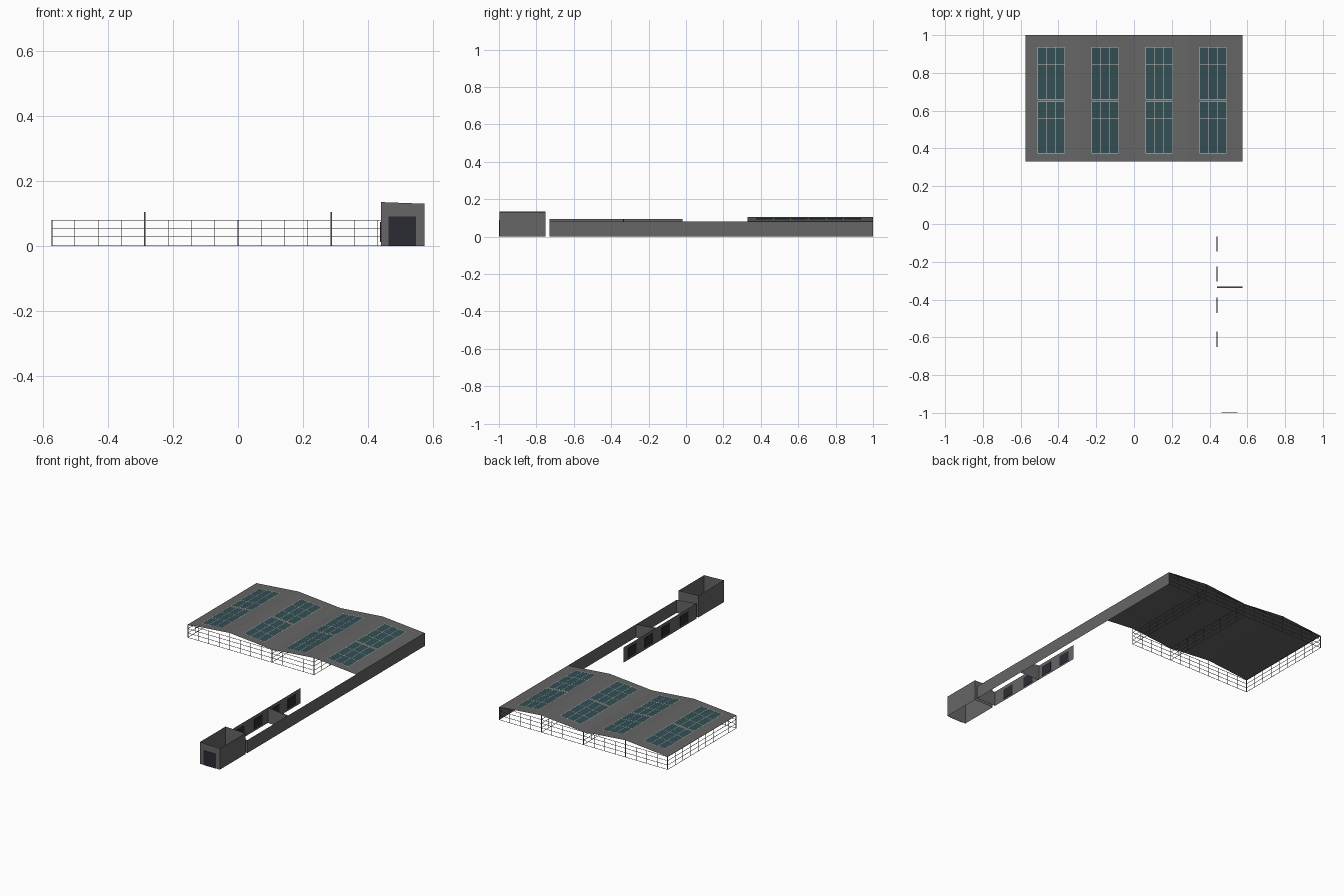
import bpy

if "Cube" in bpy.data.objects:
    bpy.data.objects.remove(bpy.data.objects["Cube"])

def mat(name, c):
    m = bpy.data.materials.new(name)
    m.diffuse_color = (*c, 1)
    m.use_nodes = True
    m.node_tree.nodes["Principled BSDF"].inputs["Base Color"].default_value = m.diffuse_color
    return m

GREY = mat("concrete grey", (0.133, 0.133, 0.133))
TEAL = mat("panel teal", (0.033, 0.077, 0.09))
PALE = mat("pale bar", (0.6, 0.57, 0.5))
BLACK = mat("frame black", (0.02, 0.02, 0.02))
DARK = mat("door dark", (0.024, 0.024, 0.034))

X, Y0, Y1 = 0.575, 0.33, 1.0      # hall footprint
XL = 0.44                         # inner side of the corridor
EAVE, RIDGE = 0.08, 0.105

def roof_z(x):
    """Height of the double-ridged roof."""
    return RIDGE - (RIDGE - EAVE) * abs(abs(x) - X / 2) / (X / 2)

def make(name, verts, faces, m):
    me = bpy.data.meshes.new(name)
    me.from_pydata(verts, [], faces)
    me.materials.append(m)
    o = bpy.data.objects.new(name, me)
    bpy.context.collection.objects.link(o)
    return o

BOX = [(0, 2, 3, 1), (4, 5, 7, 6), (0, 1, 5, 4), (2, 6, 7, 3), (0, 4, 6, 2), (1, 3, 7, 5)]

def boxes(name, items, m):
    """Join boxes given as (x0,x1,y0,y1,z0,z1)."""
    v, f = [], []
    for x0, x1, y0, y1, z0, z1 in items:
        n = len(v)
        v += [(x, y, z) for z in (z0, z1) for y in (y0, y1) for x in (x0, x1)]
        f += [tuple(n + i for i in q) for q in BOX]
    return make(name, v, f, m)

def roof_plates(name, items, lift, m):
    """Flat plates (x0,x1,y0,y1) laid on the roof slope."""
    v, f = [], []
    for x0, x1, y0, y1 in items:
        n = len(v)
        v += [(x, y, roof_z(x) + lift) for x, y in ((x0, y0), (x1, y0), (x1, y1), (x0, y1))]
        f.append((n, n + 1, n + 2, n + 3))
    return make(name, v, f, m)

def wall(name, a, b, za, zb, m=GREY):
    """Thin upright wall from a to b with its own top height at each end."""
    return make(name, [(*a, 0), (*b, 0), (*b, zb), (*a, za)], [(0, 1, 2, 3)], m)

# hall roof: folded sheet
xs = [-X, -X / 2, 0, X / 2, X]
make("hall_roof", [(x, y, roof_z(x)) for x in xs for y in (Y0, Y1)],
     [(2 * i, 2 * i + 2, 2 * i + 3, 2 * i + 1) for i in range(4)], GREY)

# roof panels, two groups on each slope, with thin pale dividing bars
panels, bars = [], []
W, B = 0.143, 0.001
for x0 in (-0.510, -0.224, 0.062, 0.348):
    for y0, y1 in ((0.375, 0.648), (0.66, 0.935)):
        panels.append((x0, x0 + W, y0, y1))
        for i in range(4):
            y = y0 + (y1 - y0) * i / 3
            bars.append((x0, x0 + W, y - B, y + B))
        for i in range(4):
            x = x0 + W * i / 3
            bars.append((x - B, x + B, y0, y1))
roof_plates("roof_panels", panels, 0.001, TEAL)
roof_plates("roof_panel_bars", bars, 0.0016, PALE)

# open glazing grid on front, back, left and inner partitions
T = 0.0009
step = X / 8
grid, posts = [], []
LEVELS = (T, 0.028, 0.055, EAVE - T)
for y, x_end in ((Y0 + T, X / 2), (Y1 - T, X)):
    for z in LEVELS:
        grid.append((-X, x_end, y - T, y + T, z - T, z + T))
    for i in range(17):
        x = -X + i * step
        if x > x_end + 0.001:
            continue
        if i % 4 == 0:
            x = min(max(x, -X + 0.002), X - 0.002)
            posts.append((x - 0.002, x + 0.002, y - T, y + T, 0, roof_z(x)))
        else:
            grid.append((x - T, x + T, y - T, y + T, 0, EAVE))
for x in (-X + T, 0, X / 2):
    for z in LEVELS:
        grid.append((x - T, x + T, Y0, Y1, z - T, z + T))
    for i in range(1, 9):
        y = Y0 + (Y1 - Y0) * i / 9
        grid.append((x - T, x + T, y - T, y + T, 0, EAVE))
boxes("glazing_grid", grid, GREY)
boxes("hall_posts", posts, GREY)

# long right wall and corridor walls
wall("long_wall", (X, -0.73), (X, Y1), EAVE, EAVE)
wall("corridor_inner_wall", (XL, -0.02), (XL, -0.73), 0.094, 0.094)
wall("corridor_end_wall", (XL, -0.73), (X, -0.73), 0.094, EAVE)
for i, y in enumerate((-0.338, -0.332)):
    wall(f"corridor_cross_wall_{i}", (XL, y), (X, y), 0.094, EAVE)
make("corridor_cross_wall_top", [(XL, -0.338, 0.094), (X, -0.338, EAVE), (X, -0.332, EAVE),
                                 (XL, -0.332, 0.094)], [(0, 1, 2, 3)], GREY)
boxes("corridor_windows", [(XL - 0.002, XL + 0.002, y, y + 0.08, 0.012, 0.074)
                           for y in (-0.65, -0.47, -0.305, -0.145)], DARK)

# gatehouse: open box with a slightly sloping top
HL, HR, YF = 0.135, 0.13, -0.9975
wall("gatehouse_front", (XL, YF), (X, YF), HL, HR)
wall("gatehouse_right", (X, YF), (X, -0.75), HR, HR)
wall("gatehouse_back", (X, -0.75), (XL, -0.75), HR, HL)
wall("gatehouse_left", (XL, -0.75), (XL, YF), HL, HL)
boxes("gatehouse_door", [(0.464, 0.549, -1.0, YF - 0.0005, 0, 0.09)], DARK)
